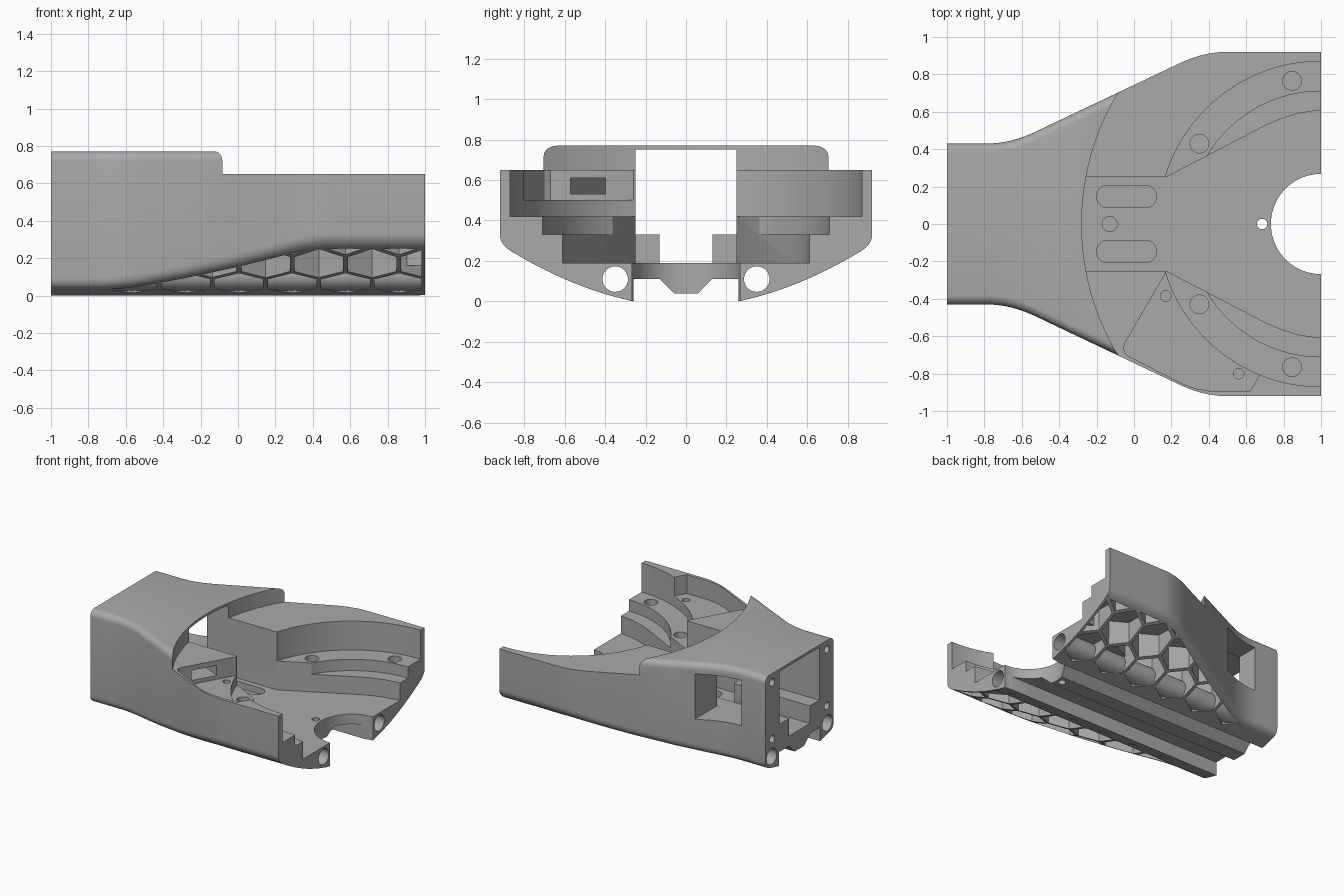
import bpy, bmesh
from math import pi, sin, cos, sqrt, radians
from mathutils import Matrix

if "Cube" in bpy.data.objects:
    bpy.data.objects.remove(bpy.data.objects["Cube"])

grey = bpy.data.materials.new("plain grey")
grey.use_nodes = True
grey.diffuse_color = (0.4, 0.4, 0.4, 1)
grey.node_tree.nodes["Principled BSDF"].inputs["Base Color"].default_value = (0.4, 0.4, 0.4, 1)


def finish(name, bm):
    bmesh.ops.recalc_face_normals(bm, faces=bm.faces)
    mesh = bpy.data.meshes.new(name)
    bm.to_mesh(mesh)
    bm.free()
    mesh.materials.append(grey)
    ob = bpy.data.objects.new(name, mesh)
    bpy.context.collection.objects.link(ob)
    return ob


def skin(bm, rings):
    """Bridge closed rings of points and cap both ends."""
    rings = [[bm.verts.new(p) for p in ring] for ring in rings]
    for a, b in zip(rings, rings[1:]):
        for i in range(len(a)):
            j = (i + 1) % len(a)
            bm.faces.new((a[i], a[j], b[j], b[i]))
    bm.faces.new(rings[0])
    bm.faces.new(rings[-1])


def prism(outlines, z0, z1, name="cutter"):
    bm = bmesh.new()
    for pts in outlines:
        skin(bm, [[(x, y, z) for x, y in pts] for z in (z0, z1)])
    return finish(name, bm)


def circle(x, y, r, n=32):
    return [(x + r * cos(2 * pi * i / n), y + r * sin(2 * pi * i / n)) for i in range(n)]


def rect(x0, x1, y0, y1):
    return [(x0, y0), (x1, y0), (x1, y1), (x0, y1)]


def rods(spots, r, x0, x1):
    """Round bars lying along x, at (y, z) spots."""
    bm = bmesh.new()
    for y, z in spots:
        skin(bm, [[(x, a, b) for a, b in circle(y, z, r)] for x in (x0, x1)])
    return finish("cutter", bm)


def boolean(ob, tool, op="DIFFERENCE"):
    mod = ob.modifiers.new("cut", "BOOLEAN")
    mod.operation, mod.solver, mod.object = op, "EXACT", tool
    bpy.context.view_layer.objects.active = ob
    bpy.ops.object.modifier_apply(modifier=mod.name)
    bpy.data.objects.remove(tool)


# Plan width and curved underside of the housing
def soft(t, r=0.13):
    return 0 if t < -r else t if t > r else (t + r) ** 2 / (4 * r)


def half_width(x):
    return 0.43 + 0.475 * (soft(x + 0.66) - soft(x - 0.373))


def under(y):
    t = y - 0.26
    return 0.2136 * t + 0.325 * t * t


def section(x):
    w, r = half_width(x), 0.05
    half = [(0.06, 0.04), (0.13, 0.11), (0.26, 0.11)]
    half += [(y, under(y)) for y in (0.26 + (w - r - 0.26) * i / 10 for i in range(11))]
    for i in range(1, 7):                       # rounded lower edge
        t = i / 6
        a, b, c = (1 - t) ** 2, 2 * t * (1 - t), t * t
        half.append((w - r * a, a * under(w - r) + b * under(w) + c * (under(w) + r)))
    for i in range(7):                          # rounded upper edge
        t = i * pi / 12
        half.append((w - r + r * cos(t), 0.77 - r + r * sin(t)))
    return [(x, y, z) for y, z in half] + [(x, -y, z) for y, z in reversed(half)]


stations = [-1, -0.9] + [-0.8 + 0.02 * i for i in range(15)] + [-0.3, 0, 0.2]
stations += [0.22 + 0.02 * i for i in range(16)] + [0.75, 1]
bm = bmesh.new()
skin(bm, [section(x) for x in stations])
housing = finish("housing", bm)

# Open front part, leaving the arched rear cover
boolean(housing, prism([circle(1.08, 0, 1.36, 160)], 0.65, 1))

# Central bay with flared floor, and the rear tunnel with side ledges
flare = [(0.17, 0.25), (0.7, 0.525), (0.78, 0.56), (0.88, 0.592), (1, 0.61), (1.1, 0.61)]


def bay(grow):
    edge = [(-0.33, 0.25)] + [(x - grow, y + grow) for x, y in flare]
    return edge + [(x, -y) for x, y in reversed(edge)]


boolean(housing, prism([bay(0)], 0.19, 0.75))
boolean(housing, prism([rect(-1.1, -0.32, -0.25, 0.25)], 0.33, 0.75))
boolean(housing, prism([rect(-1.1, -0.32, -0.13, 0.13)], 0.19, 0.4))

# Curved steps either side of the bay
boolean(housing, prism([circle(1, 0, 0.87, 128)], 0.42, 1))
boolean(housing, prism([circle(1, 0, 0.71, 128)], 0.33, 1))
boolean(housing, prism([circle(1, 0, 0.268, 96)], -0.1, 1))

# Side pocket and its cable slot
pocket = [(0.17, -0.26), (-0.05, -0.64), (-0.057, -0.67), (-0.04, -0.7), (0.26, -0.855),
          (0.33, -0.88), (0.42, -0.895), (0.62, -0.895), (0.67, -0.81)]
boolean(housing, prism([pocket], 0.5, 1))
slot = prism([rect(-0.55, 0.05, -0.1, 0.1)], 0.53, 0.61)
slot.data.transform(Matrix.Translation((0.05, -0.49, 0)) @ Matrix.Rotation(radians(-27.6), 4, "Z"))
boolean(housing, slot)

# Side window
boolean(housing, prism([rect(-0.79, -0.45, 0.2, 0.7)], 0.33, 0.69))

# Floor slots and screw holes


def stadium(x0, x1, y, r):
    turn = [pi * i / 12 for i in range(13)]
    return ([(x1 + r * sin(t), y - r * cos(t)) for t in turn]
            + [(x0 - r * sin(t), y + r * cos(t)) for t in turn])


boolean(housing, prism([stadium(-0.14, 0.06, s * 0.147, 0.06) for s in (1, -1)]
                       + [circle(-0.13, 0, 0.04)], 0.14, 0.25))
boolean(housing, prism([circle(0.685, 0, 0.028)], -0.1, 0.3))
boolean(housing, prism([circle(x, s * y, 0.05) for x, y in ((0.35, 0.43), (0.845, 0.765))
                        for s in (1, -1)], 0.32, 0.46))
boolean(housing, prism([circle(0.17, -0.385, 0.028), circle(0.56, -0.8, 0.028)], 0.38, 0.55))
boolean(housing, rods([(s * 0.345, z) for s in (1, -1) for z in (0.25, 0.7)], 0.03, -1.1, -0.85))

# Honeycomb pockets in the underside, kept clear of walls, bay and tubes
pitch = 0.285
cells = []
for s in (1, -1):
    for row in range(3):
        for k in range(-5, 4):
            cx = 0.29 + pitch * (k + 0.5 * (row % 2))
            cy = s * (0.47 + row * pitch * sqrt(3) / 2)
            r = (pitch - 0.025) / sqrt(3)
            cells.append([(cx + r * sin(i * pi / 3), cy + r * cos(i * pi / 3)) for i in range(6)])
comb = prism(cells, -0.1, 0.295, "honeycomb_cutter")

bm = bmesh.new()
inner = [-0.74] + [x for x in stations if -0.73 < x < 0.9] + [0.98]
for s in (1, -1):
    skin(bm, [[(x, s * y, z) for y, z in rect(0.29, half_width(x) - 0.05, -0.2, 0.4)]
              for x in inner])
boolean(comb, finish("cutter", bm), "INTERSECT")
boolean(comb, prism([bay(0.025)], 0.16, 0.5))
boolean(comb, rods([(s * 0.35, 0.11) for s in (1, -1)], 0.083, -1.2, 1.2))
boolean(housing, comb)

# Long tube bores
boolean(housing, rods([(s * 0.35, 0.11) for s in (1, -1)], 0.063, -1.2, 1.2))

bpy.ops.object.select_all(action="DESELECT")
housing.select_set(True)
bpy.context.view_layer.objects.active = housing
bpy.ops.object.shade_smooth_by_angle(angle=radians(30))
